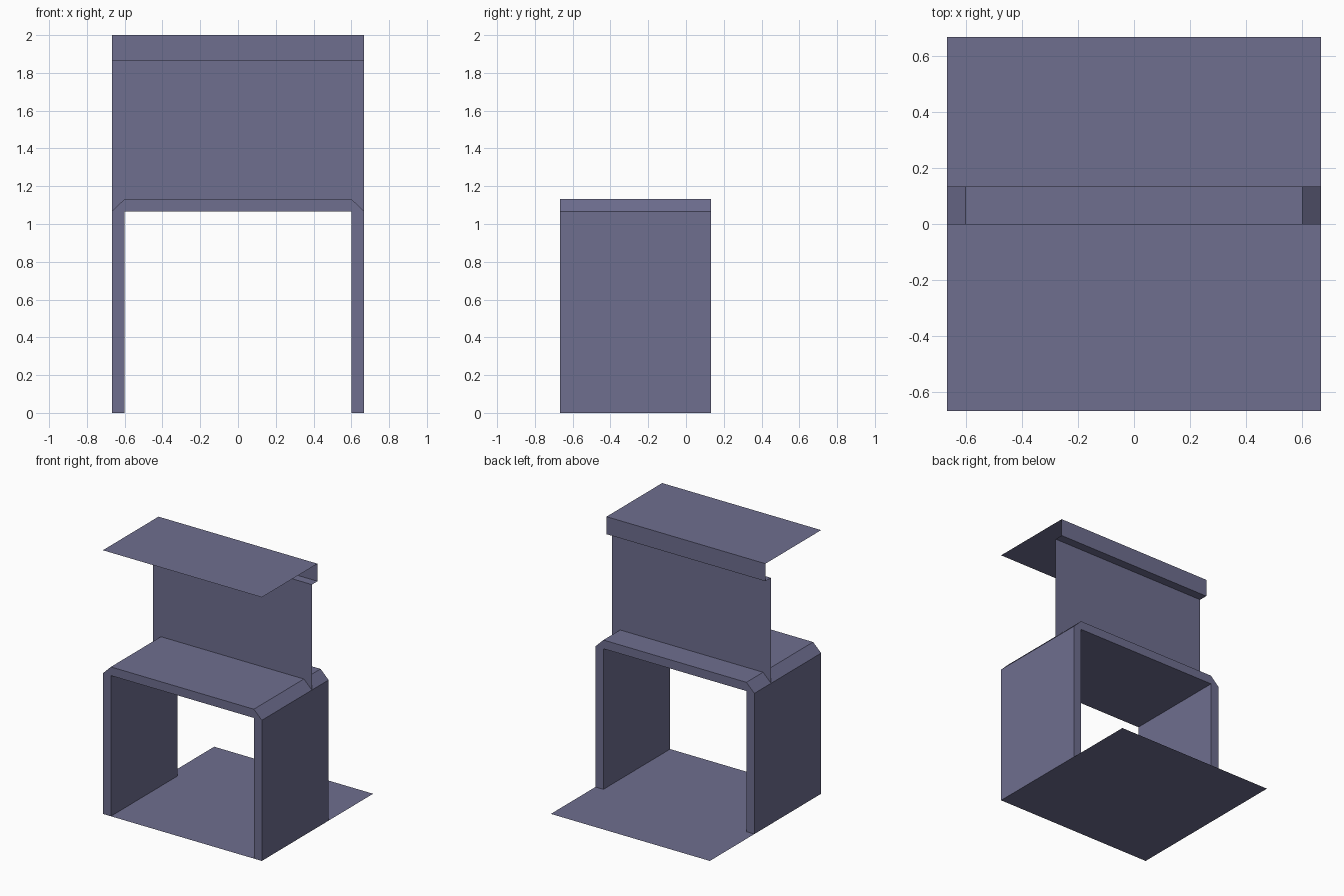
import bpy
import bmesh

if "Cube" in bpy.data.objects:
    bpy.data.objects.remove(bpy.data.objects["Cube"])

W = 0.667   # half width and half depth of the base
IN = 0.6    # half width of the arch opening

mat = bpy.data.materials.new("dusky violet grey")
mat.diffuse_color = (0.156, 0.156, 0.275, 1.0)
mat.use_nodes = True
mat.node_tree.nodes["Principled BSDF"].inputs["Base Color"].default_value = mat.diffuse_color


def finish(name, bm):
    mesh = bpy.data.meshes.new(name)
    bm.to_mesh(mesh)
    bm.free()
    mesh.materials.append(mat)
    obj = bpy.data.objects.new(name, mesh)
    bpy.context.collection.objects.link(obj)
    return obj


def folded_sheet(name, path):
    """Thin sheet of full width following a (y, z) path."""
    bm = bmesh.new()
    rows = [[bm.verts.new((x, y, z)) for x in (-W, W)] for y, z in path]
    for a, b in zip(rows, rows[1:]):
        bm.faces.new((a[0], a[1], b[1], b[0]))
    return finish(name, bm)


def extruded_profile(name, half, y0, y1):
    """Solid from a right-hand (x, z) half outline, mirrored in x."""
    outline = half + [(-x, z) for x, z in reversed(half)]
    bm = bmesh.new()
    face = bm.faces.new([bm.verts.new((x, y0, z)) for x, z in outline])
    ext = bmesh.ops.extrude_face_region(bm, geom=[face], use_keep_orig=True)
    verts = [g for g in ext["geom"] if isinstance(g, bmesh.types.BMVert)]
    bmesh.ops.translate(bm, vec=(0, y1 - y0, 0), verts=verts)
    bmesh.ops.recalc_face_normals(bm, faces=bm.faces)
    return finish(name, bm)


# Flat base sheet on the ground
folded_sheet("base_sheet", [(-W, 0), (W, 0)])

# Arch frame: two side walls and a top with chamfered outer corners
u_half = [(IN, 1.067), (IN, 0), (W, 0), (W, 1.067), (IN, 1.133)]
extruded_profile("arch_frame", u_half, -W, 0.133)

# Upright back panel with its small ledge under the roof lip
folded_sheet("back_panel", [(-0.067, 1.067), (-0.067, 1.867), (0, 1.867)])

# Roof sheet with the lip folded down at the back
folded_sheet("roof_sheet", [(0, 1.867), (0, 2.0), (-W, 2.0)])
